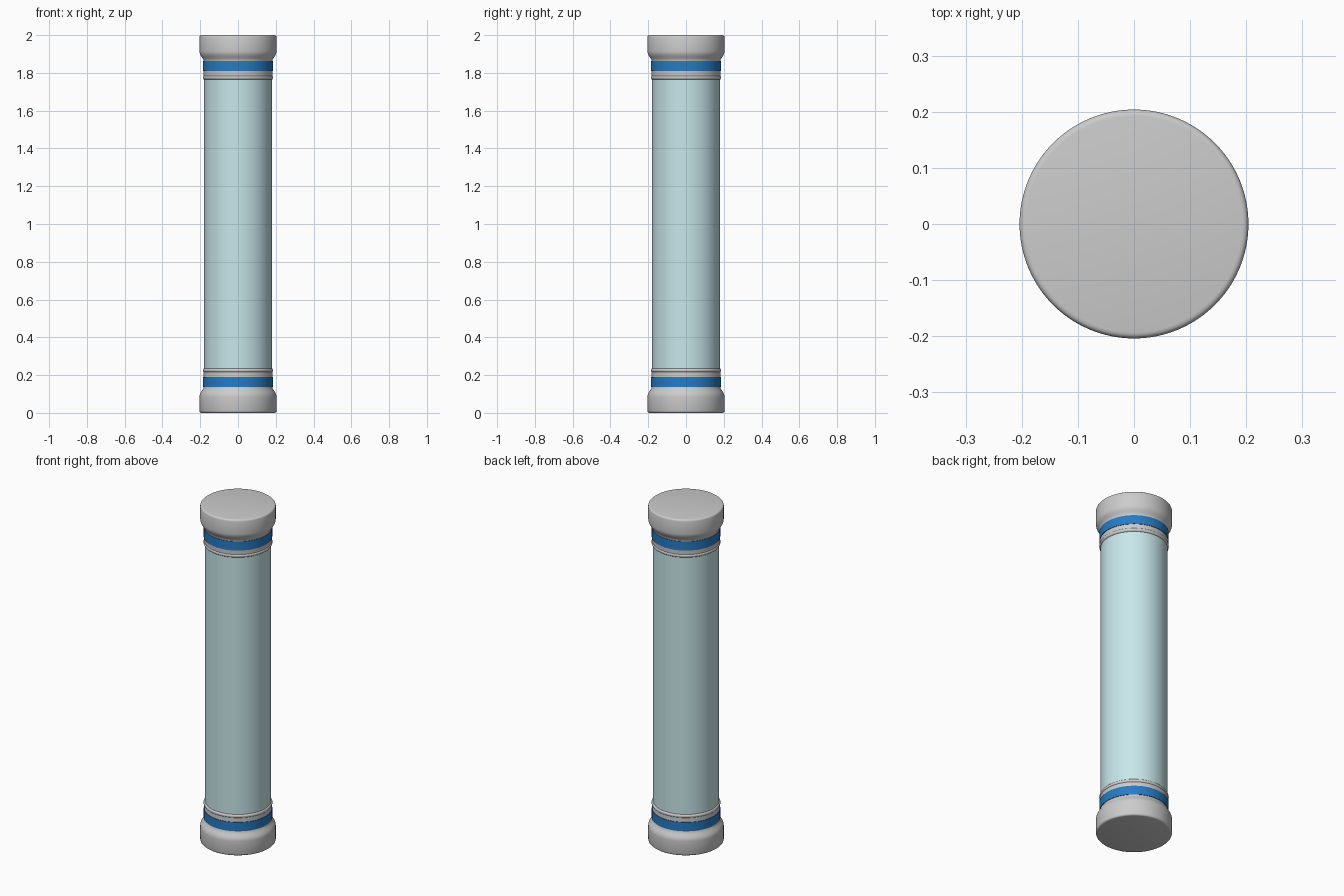
import bpy, bmesh, math

if "Cube" in bpy.data.objects:
    bpy.data.objects.remove(bpy.data.objects["Cube"])

SEGMENTS = 96
HEIGHT = 2.0


def material(name, color):
    mat = bpy.data.materials.new(name)
    mat.diffuse_color = color
    mat.use_nodes = True
    mat.node_tree.nodes["Principled BSDF"].inputs["Base Color"].default_value = mat.diffuse_color
    return mat


def lathe(name, profile, mat=None, flip=False, closed=False):
    """Spin (radius, z) points round the z axis; flip mirrors the part to the top end."""
    bm = bmesh.new()
    pts = [(r, HEIGHT - z if flip else z) for r, z in profile]
    verts = [bm.verts.new((r, 0, z)) for r, z in pts]
    pairs = list(zip(verts, verts[1:]))
    if closed:
        pairs.append((verts[-1], verts[0]))
    edges = [bm.edges.new(p) for p in pairs]
    bmesh.ops.spin(bm, geom=verts + edges, cent=(0, 0, 0), axis=(0, 0, 1),
                   angle=math.tau, steps=SEGMENTS, use_duplicate=False)
    bmesh.ops.remove_doubles(bm, verts=bm.verts, dist=1e-5)
    bmesh.ops.recalc_face_normals(bm, faces=bm.faces)
    mesh = bpy.data.meshes.new(name)
    bm.to_mesh(mesh)
    bm.free()
    obj = bpy.data.objects.new(name, mesh)
    bpy.context.collection.objects.link(obj)
    if mat:
        mesh.materials.append(mat)
    bpy.ops.object.select_all(action='DESELECT')
    obj.select_set(True)
    bpy.context.view_layer.objects.active = obj
    bpy.ops.object.shade_smooth_by_angle(angle=math.radians(35))
    return obj


glass = material("pale_glass", (0.58, 0.80, 0.83, 1))
blue = material("blue_band", (0.02, 0.20, 0.55, 1))

# Rounded end cap flowing through a soft shoulder into a straight collar
cap = [(0, 0), (0.193, 0), (0.198, 0.001), (0.202, 0.004), (0.204, 0.01),
       (0.204, 0.085), (0.203, 0.094), (0.200, 0.103), (0.195, 0.112),
       (0.188, 0.122), (0.184, 0.130), (0.182, 0.138),
       (0.182, 0.225), (0, 0.225)]
# Flat coloured band round the collar
band = [(0.181, 0.138), (0.185, 0.138), (0.185, 0.191), (0.181, 0.191)]
# Rounded ring where the collar meets the tube
ring = [(0.175 + 0.011 * math.cos(a), 0.225 + 0.011 * math.sin(a))
        for a in (i * math.tau / 16 for i in range(16))]

for end, flip in (("bottom", False), ("top", True)):
    lathe(end + "_cap", cap, flip=flip)
    lathe(end + "_band", band, blue, flip, closed=True)
    lathe(end + "_ring", ring, flip=flip, closed=True)

# Long tube between the two caps
lathe("tube", [(0, 0.226), (0.179, 0.226), (0.179, HEIGHT - 0.226), (0, HEIGHT - 0.226)], glass)
